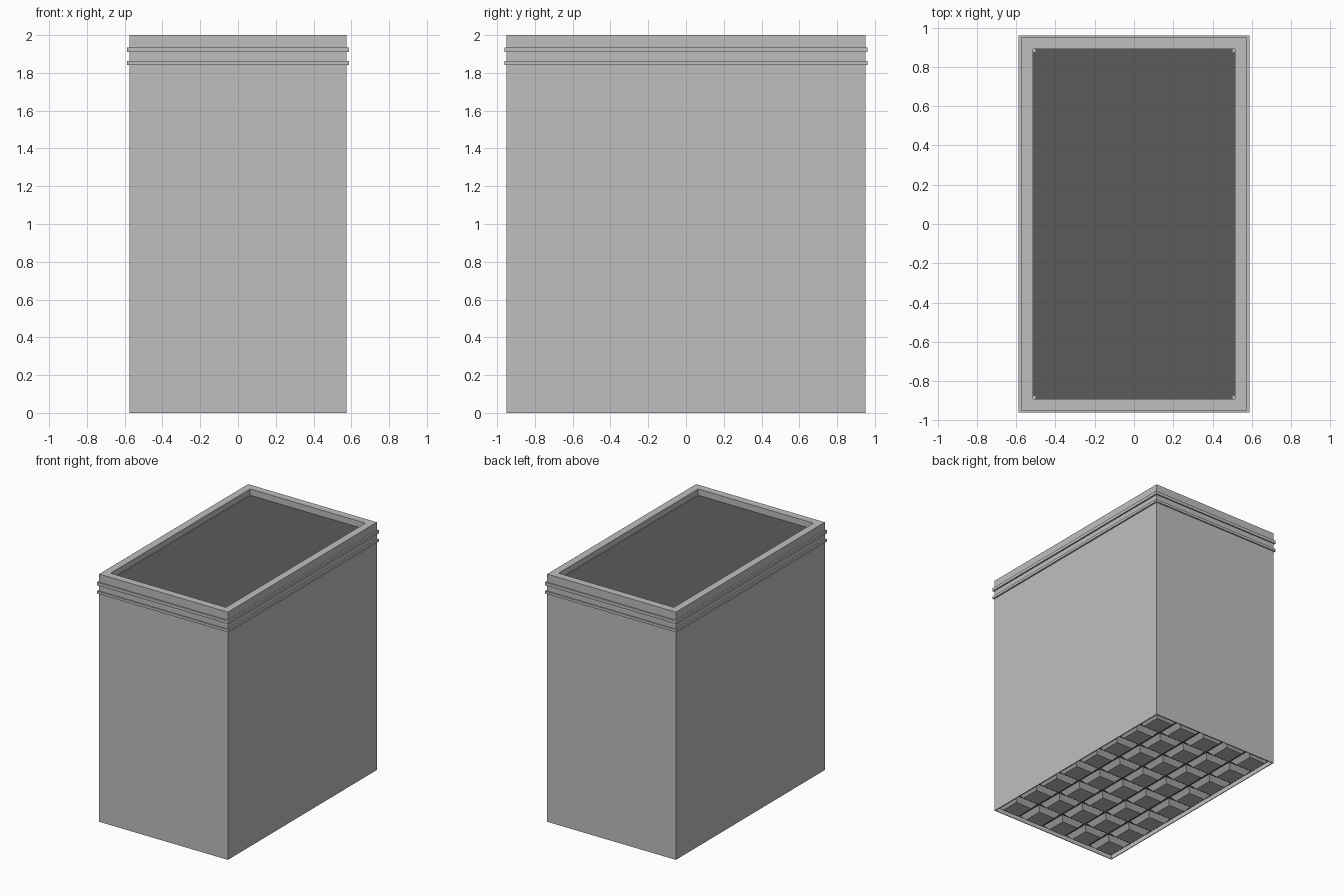
import bpy, bmesh

cube = bpy.data.objects.get("Cube")
if cube:
    bpy.data.objects.remove(cube, do_unlink=True)


def material(name, value):
    m = bpy.data.materials.new(name)
    m.use_nodes = True
    col = (value, value, value, 1)
    m.diffuse_color = col
    m.node_tree.nodes["Principled BSDF"].inputs["Base Color"].default_value = col
    return m


light = material("light grey", 0.52)
dark = material("dark grey", 0.105)


def finish(name, bm, mat):
    bmesh.ops.recalc_face_normals(bm, faces=bm.faces)
    me = bpy.data.meshes.new(name)
    bm.to_mesh(me)
    bm.free()
    me.materials.append(mat)
    ob = bpy.data.objects.new(name, me)
    bpy.context.collection.objects.link(ob)
    return ob


def loop(bm, hx, hy, z, cx=0, cy=0):
    return [bm.verts.new((cx + sx * hx, cy + sy * hy, z))
            for sx, sy in ((-1, -1), (1, -1), (1, 1), (-1, 1))]


def bridge(bm, a, b):
    for i in range(4):
        j = (i + 1) % 4
        bm.faces.new((a[i], a[j], b[j], b[i]))


def ring(name, outer, inner, z0, z1, mat):
    """Rectangular tube with walls from outer to inner half sizes."""
    bm = bmesh.new()
    loops = [loop(bm, *outer, z0), loop(bm, *outer, z1),
             loop(bm, *inner, z1), loop(bm, *inner, z0)]
    for k in range(4):
        bridge(bm, loops[k], loops[(k + 1) % 4])
    return finish(name, bm, mat)


def add_frustum(bm, cx, cy, bottom, top, z0, z1):
    a, b = loop(bm, *bottom, z0, cx, cy), loop(bm, *top, z1, cx, cy)
    bridge(bm, a, b)
    bm.faces.new(a)
    bm.faces.new(b)


HX, HY = 0.575, 0.95       # outer half sizes of the box
IX, IY = 0.515, 0.89       # opening half sizes

# Upright walls: thin at the foot, thick at the rim
ring("box_walls", (HX, HY), (HX - 0.006, HY - 0.006), 0, 1.9, light)
ring("rim", (HX, HY), (IX, IY), 1.9, 2, light)

# Two raised bands around the top
for name, z0, z1 in (("upper_band", 1.91, 1.935), ("lower_band", 1.843, 1.864)):
    ring(name, (HX + 0.012, HY + 0.01), (HX - 0.003, HY - 0.003), z0, z1, light)

# Dark filling, seen inside the rim
bm = bmesh.new()
add_frustum(bm, 0, 0, (IX, IY), (IX, IY), 1.85, 1.95)
finish("filling", bm, dark)

# Small posts in the inner corners
bm = bmesh.new()
for sx in (-1, 1):
    for sy in (-1, 1):
        add_frustum(bm, sx * (IX - 0.007), sy * (IY - 0.007),
                    (0.007, 0.007), (0.007, 0.007), 1.9, 1.955)
finish("corner_posts", bm, light)

# Dark underside plate with a grid of bevelled pads
bm = bmesh.new()
add_frustum(bm, 0, 0, (HX - 0.006, HY - 0.006), (HX - 0.006, HY - 0.006), 0.035, 0.06)
finish("base_plate", bm, dark)

NX, NY = 5, 8
cw, cl = 2 * (HX - 0.006) / NX, 2 * (HY - 0.006) / NY
bm = bmesh.new()
for i in range(NX):
    for j in range(NY):
        add_frustum(bm, (i + 0.5 - NX / 2) * cw, (j + 0.5 - NY / 2) * cl,
                    (cw / 2 - 0.04, cl / 2 - 0.04),
                    (cw / 2 - 0.007, cl / 2 - 0.007), 0.0, 0.036)
finish("base_pads", bm, light)
